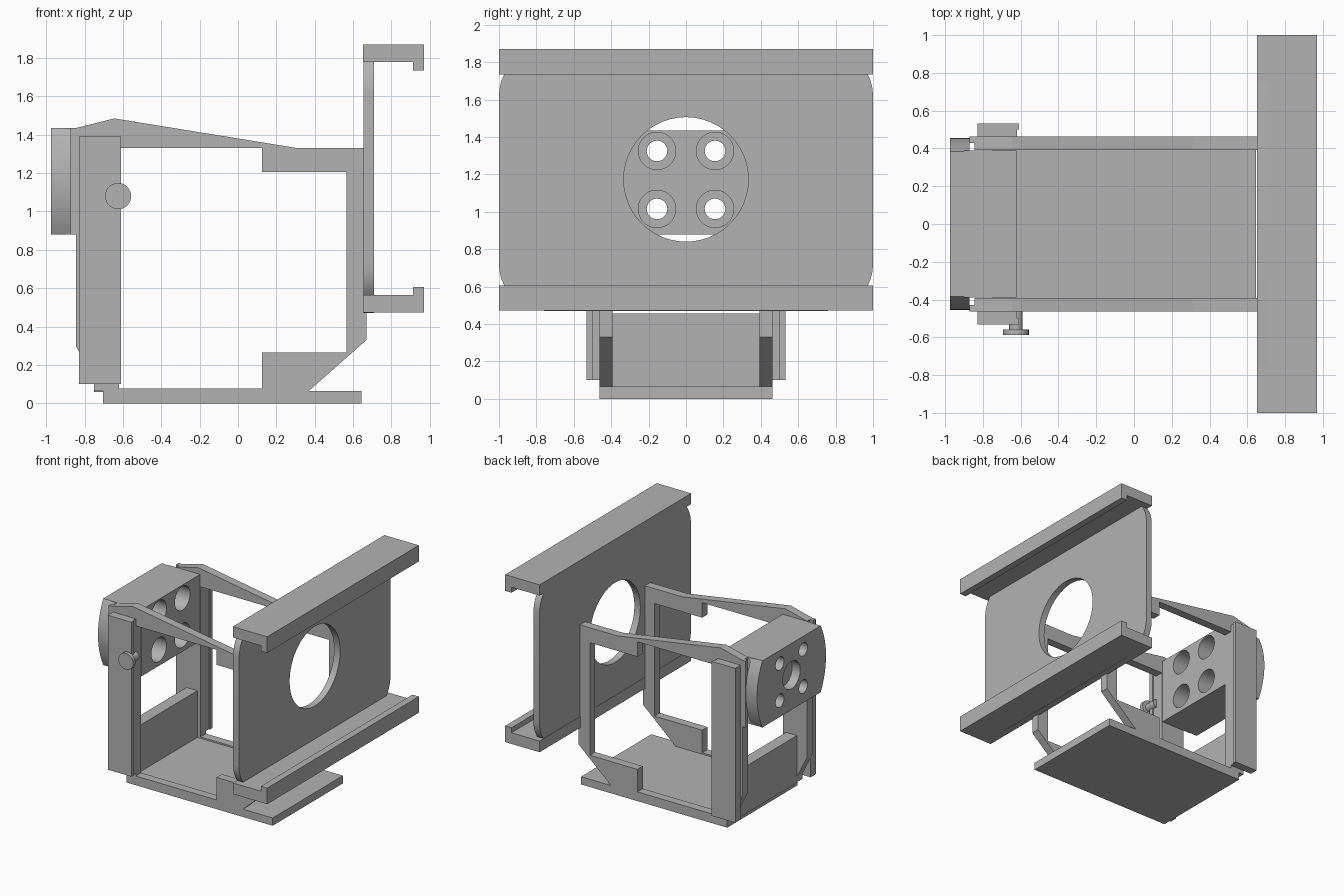
import bpy, bmesh, math
from mathutils import Matrix

old = bpy.data.objects.get("Cube")
if old:
    bpy.data.objects.remove(old, do_unlink=True)

grey = bpy.data.materials.new("plain grey")
grey.use_nodes = True
COLOR = (0.45, 0.45, 0.45, 1)
grey.diffuse_color = COLOR
grey.node_tree.nodes["Principled BSDF"].inputs["Base Color"].default_value = COLOR


def finish(name, bm):
    bmesh.ops.recalc_face_normals(bm, faces=bm.faces)
    mesh = bpy.data.meshes.new(name)
    bm.to_mesh(mesh)
    bm.free()
    mesh.materials.append(grey)
    ob = bpy.data.objects.new(name, mesh)
    bpy.context.collection.objects.link(ob)
    return ob


def extrude(name, points, axis, lo, hi):
    """Extrude a closed outline along x (points are y,z) or y (points are x,z)."""
    bm = bmesh.new()
    put = (lambda p: (lo, p[0], p[1])) if axis == "x" else (lambda p: (p[0], lo, p[1]))
    face = bm.faces.new([bm.verts.new(put(p)) for p in points])
    new = bmesh.ops.extrude_face_region(bm, geom=[face])["geom"]
    step = (hi - lo, 0, 0) if axis == "x" else (0, hi - lo, 0)
    bmesh.ops.translate(bm, vec=step, verts=[v for v in new if isinstance(v, bmesh.types.BMVert)])
    return finish(name, bm)


def box(name, x, y, z):
    return extrude(name, [(x[0], z[0]), (x[1], z[0]), (x[1], z[1]), (x[0], z[1])], "y", *y)


def arc(cy, cz, r, start, end, n=10):
    angles = [math.radians(start + (end - start) * i / n) for i in range(n + 1)]
    return [(cy + r * math.cos(a), cz + r * math.sin(a)) for a in angles]


def cylinder(name, axis, a, b, r, lo, hi):
    return extrude(name, arc(a, b, r, 0, 360, 48)[:-1], axis, lo, hi)


def smooth(ob):
    bpy.ops.object.select_all(action="DESELECT")
    ob.select_set(True)
    bpy.context.view_layer.objects.active = ob
    bpy.ops.object.shade_smooth_by_angle(angle=math.radians(25))


def boolean(ob, other, operation="DIFFERENCE"):
    bpy.context.view_layer.objects.active = ob
    other.hide_render = True
    mod = ob.modifiers.new("join", "BOOLEAN")
    mod.operation, mod.object, mod.solver = operation, other, "EXACT"
    bpy.ops.object.modifier_apply(modifier=mod.name)
    bpy.data.objects.remove(other, do_unlink=True)


# Mounting plate with rounded corners and a round opening
R = 0.25
outline = (arc(1 - R, 1.87 - R, R, 0, 90) + arc(R - 1, 1.87 - R, R, 90, 180)
           + arc(R - 1, 0.47 + R, R, 180, 270) + arc(1 - R, 0.47 + R, R, 270, 360))
plate = extrude("mounting_plate", outline, "x", 0.655, 0.71)
boolean(plate, cylinder("opening_cutter", "x", 0, 1.173, 0.333, 0.6, 0.8))
smooth(plate)

# Lipped rails along the plate's top and bottom
for name, outer, inner, lip in (("upper_rail", 1.87, 1.78, 1.735), ("lower_rail", 0.472, 0.565, 0.607)):
    extrude(name, [(0.652, outer), (0.97, outer), (0.97, lip), (0.912, lip),
                   (0.912, inner), (0.652, inner)], "y", -1, 1)

# Side frames: an open bracket outline, one on each side
frame = [(-0.845, 1.435), (-0.645, 1.485), (0.31, 1.33), (0.67, 1.33), (0.67, 0.33),
         (0.37, 0.065), (-0.75, 0.065), (-0.75, 0.11), (-0.845, 0.3)]
window = [(-0.62, 1.33), (0.125, 1.33), (0.125, 1.205), (0.565, 1.205), (0.565, 0.265),
          (0.125, 0.265), (0.125, 0.077), (-0.62, 0.077)]


def span(side, near, far):
    return sorted((side * near, side * far))


for word, side in (("left_side", -1), ("right_side", 1)):
    bracket = extrude(word + "_frame", frame, "y", *span(side, 0.392, 0.463))
    boolean(bracket, extrude("window_cutter", window, "y", *span(side, 0.3, 0.6)))
    box(word + "_frame_tab", (-0.872, -0.84), span(side, 0.43, 0.463), (0.88, 1.435))
    box(word + "_post_inner", (-0.828, -0.62), span(side, 0.463, 0.5), (0.1, 1.39))
    box(word + "_post_outer", (-0.828, -0.61), span(side, 0.5, 0.532), (0.1, 1.39))

# Base and low cross wall
box("base_plate", (-0.705, 0.645), (-0.463, 0.463), (0, 0.065))
box("cross_wall", (-0.75, -0.65), (-0.392, 0.392), (0.06, 0.455))

# Hub block: bulged outer flange joined to a plain inner box
MID, HALF, BULGE = 1.157, 0.278, 0.583
tilt = math.degrees(math.asin(HALF / BULGE))
shift = 0.455 - BULGE
flange = (arc(shift, MID, BULGE, -tilt, tilt, 12)
          + arc(-shift, MID, BULGE, 180 - tilt, 180 + tilt, 12))
hub = extrude("hub_block", flange, "x", -0.975, -0.872)
boolean(hub, box("hub_inner", (-0.9, -0.622), (-0.388, 0.388), (MID - HALF, MID + HALF)), "UNION")
for y in (-0.155, 0.155):
    for z in (1.015, 1.325):
        boolean(hub, cylinder("bore_cutter", "x", y, z, 0.1, -0.87, -0.5))
        boolean(hub, cylinder("bolt_cutter", "x", y, z, 0.055, -1.1, -0.8))
boolean(hub, cylinder("centre_cutter", "x", 0, 1.17, 0.115, -1.1, -0.9))
smooth(hub)

# Clamp knob on the front post
smooth(cylinder("knob_shaft", "y", -0.625, 1.08, 0.036, -0.56, -0.46))
smooth(cylinder("knob_head", "y", -0.625, 1.08, 0.068, -0.588, -0.558))
